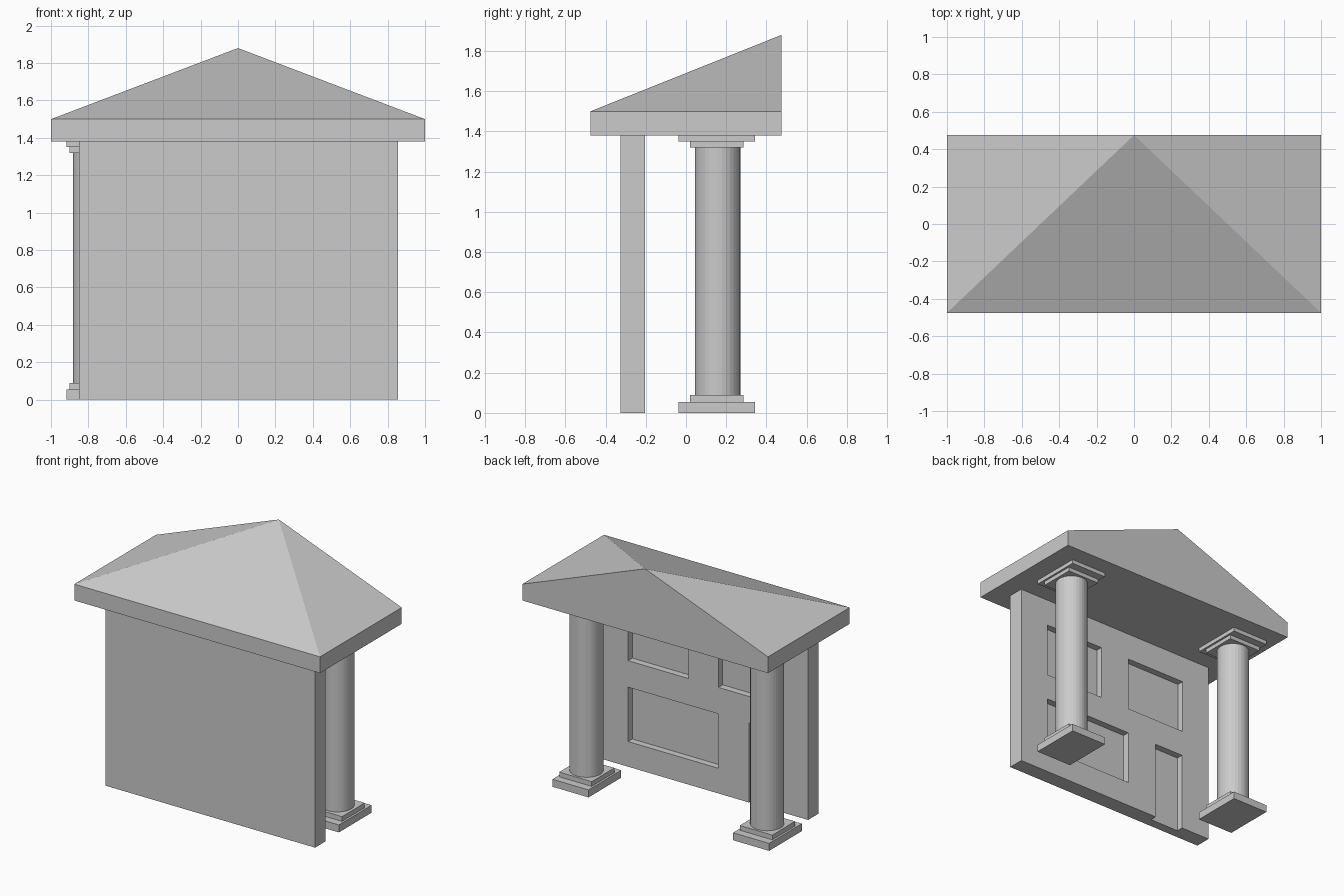
import bpy
import bmesh
from mathutils import Matrix, Vector

cube = bpy.data.objects.get("Cube")
if cube:
    bpy.data.objects.remove(cube)

stone = bpy.data.materials.new("light grey stone")
stone.use_nodes = True
colour = (0.6, 0.6, 0.6, 1)
stone.diffuse_color = colour
stone.node_tree.nodes["Principled BSDF"].inputs["Base Color"].default_value = colour


def add_box(bm, low, high):
    low, high = Vector(low), Vector(high)
    place = Matrix.Translation((low + high) / 2) @ Matrix.Diagonal((*(high - low), 1))
    bmesh.ops.create_cube(bm, size=1, matrix=place)


def finish(bm, name):
    bmesh.ops.recalc_face_normals(bm, faces=bm.faces)
    mesh = bpy.data.meshes.new(name)
    bm.to_mesh(mesh)
    bm.free()
    obj = bpy.data.objects.new(name, mesh)
    mesh.materials.append(stone)
    bpy.context.collection.objects.link(obj)
    return obj


def box(name, low, high):
    bm = bmesh.new()
    add_box(bm, low, high)
    return finish(bm, name)


# Roof: eaves slab rising to a peak in the middle of the back edge
EAVES, RIDGE, DEPTH = 1.5, 1.88, 0.475
box("eaves_slab", (-1, -DEPTH, 1.38), (1, DEPTH, EAVES))
bm = bmesh.new()
corners = [bm.verts.new((x, y, EAVES)) for x, y in
           ((-1, -DEPTH), (1, -DEPTH), (1, DEPTH), (-1, DEPTH))]
peak = bm.verts.new((0, DEPTH, RIDGE))
bm.faces.new(corners[::-1])
for a, b in zip(corners, corners[1:] + corners[:1]):
    bm.faces.new((a, b, peak))
finish(bm, "roof")

# Wall with a door and windows recessed into its rear face
REAR, RECESS = -0.205, 0.05
wall = box("wall", (-0.85, -0.325, 0), (0.855, REAR, 1.38))
openings = {
    "wide_window": (-0.12, 0.615, 0.185, 0.585),
    "upper_left_window": (0.125, 0.615, 0.78, 1.18),
    "upper_right_window": (-0.615, -0.12, 0.78, 1.18),
    "door": (-0.61, -0.37, -0.1, 0.585),
}
for name, (x0, x1, z0, z1) in openings.items():
    cutter = box(name + "_cutter", (x0, REAR - RECESS, z0), (x1, REAR + 0.1, z1))
    cutter.hide_render = True
    cutter.hide_viewport = True
    cut = wall.modifiers.new(name, "BOOLEAN")
    cut.operation = "DIFFERENCE"
    cut.solver = "EXACT"
    cut.object = cutter

# Columns: round shaft between stepped bases and capitals
CY = 0.153
for side, cx in (("right", -0.77), ("left", 0.7)):
    for part, hx, hy, z0, z1 in (
        ("base", 0.147, 0.19, 0, 0.055),
        ("base_step", 0.132, 0.132, 0.055, 0.09),
        ("capital_step", 0.132, 0.132, 1.32, 1.35),
        ("capital", 0.147, 0.19, 1.35, 1.38),
    ):
        box(f"{side}_column_{part}", (cx - hx, CY - hy, z0), (cx + hx, CY + hy, z1))
    bm = bmesh.new()
    bmesh.ops.create_cone(bm, cap_ends=True, segments=32, radius1=0.113, radius2=0.113,
                          depth=1.23, matrix=Matrix.Translation((cx, CY + 0.004, 0.705)))
    finish(bm, f"{side}_column_shaft")
